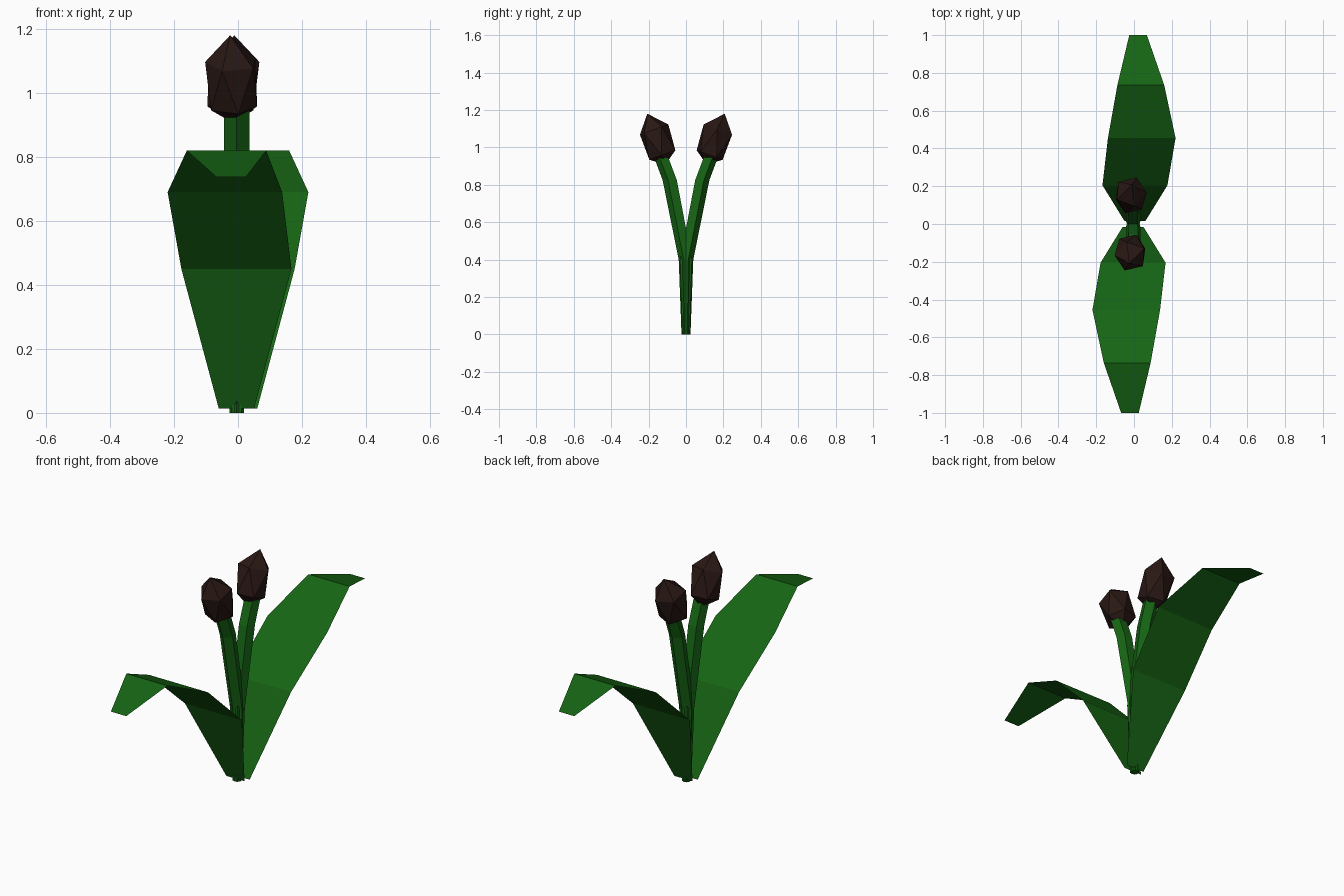
import bpy, bmesh
from math import cos, sin, radians
from mathutils import Vector, Matrix

if "Cube" in bpy.data.objects:
    bpy.data.objects.remove(bpy.data.objects["Cube"])


def material(name, color):
    m = bpy.data.materials.new(name)
    m.diffuse_color = color
    m.use_nodes = True
    m.node_tree.nodes["Principled BSDF"].inputs["Base Color"].default_value = m.diffuse_color
    return m


green = material("leaf_green", (0.008, 0.13, 0.007, 1))
brown = material("bud_brown", (0.022, 0.009, 0.007, 1))
HALF_TURN = Matrix.Rotation(radians(180), 4, 'Z')


def make(name, bm, mat, matrix=None):
    if matrix:
        bm.transform(matrix)
    mesh = bpy.data.meshes.new(name)
    bm.to_mesh(mesh)
    bm.free()
    mesh.materials.append(mat)
    ob = bpy.data.objects.new(name, mesh)
    bpy.context.collection.objects.link(ob)
    return ob


def ring(bm, centre, r, turn, tilt=None, n=5):
    pts = [Vector((r * cos(radians(turn + i * 360 / n)),
                   r * sin(radians(turn + i * 360 / n)), 0)) for i in range(n)]
    return [bm.verts.new(Vector(centre) + (tilt @ p if tilt else p)) for p in pts]


def bridge(bm, a, b):
    n = len(a)
    for i in range(n):
        j = (i + 1) % n
        bm.faces.new((a[i], a[j], b[j], b[i]))


# Arching flat leaf: (y, z, left x, right x) at each crease
LEAF = [(0.015, 0.013, -0.05, 0.06), (0.205, 0.45, -0.167, 0.177),
        (0.455, 0.69, -0.138, 0.22), (0.735, 0.82, -0.088, 0.16),
        (1.0, 0.738, -0.025, 0.068)]


def leaf(name, matrix=None):
    bm = bmesh.new()
    rows = [(bm.verts.new((l, y, z)), bm.verts.new((r, y, z))) for y, z, l, r in LEAF]
    for a, b in zip(rows, rows[1:]):
        bm.faces.new((a[0], a[1], b[1], b[0]))
    make(name, bm, green, matrix)


# Five-sided bending stem: (y, z, radius)
STEM = [(0, 0, 0.024), (0, 0.4, 0.039), (0.083, 0.825, 0.042), (0.128, 0.945, 0.042)]


def stem(name, side):
    bm = bmesh.new()
    rings = [ring(bm, (-0.004, side * y, z), r, 90 * side) for y, z, r in STEM]
    for a, b in zip(rings, rings[1:]):
        bridge(bm, a, b)
    bm.faces.new(rings[0][::-1])
    bm.faces.new(rings[-1])
    make(name, bm, green)


# Faceted bud: bottom point, two staggered five-sided rings, top point
def bud(name, side):
    bm = bmesh.new()
    tilt = Matrix.Rotation(radians(-20 * side), 3, 'X')
    turn = 248 if side < 0 else 68
    x = -0.018
    low = ring(bm, (x, side * 0.125, 0.96), 0.078, turn + 36, tilt)
    high = ring(bm, (x, side * 0.172, 1.095), 0.085, turn, tilt)
    bottom = bm.verts.new((x, side * 0.11, 0.908))
    top = bm.verts.new((x + 0.007 * side, side * 0.207, 1.18))
    for i in range(5):
        j = (i + 1) % 5
        bm.faces.new((high[i], high[j], top))
        bm.faces.new((low[j], low[i], bottom))
        bm.faces.new((high[j], high[i], low[i]))
        bm.faces.new((low[i], low[j], high[j]))
    bmesh.ops.recalc_face_normals(bm, faces=bm.faces)
    make(name, bm, brown)


leaf("back_leaf")
leaf("front_leaf", HALF_TURN)
for label, s in (("back", 1), ("front", -1)):
    stem(label + "_stem", s)
    bud(label + "_bud", s)
